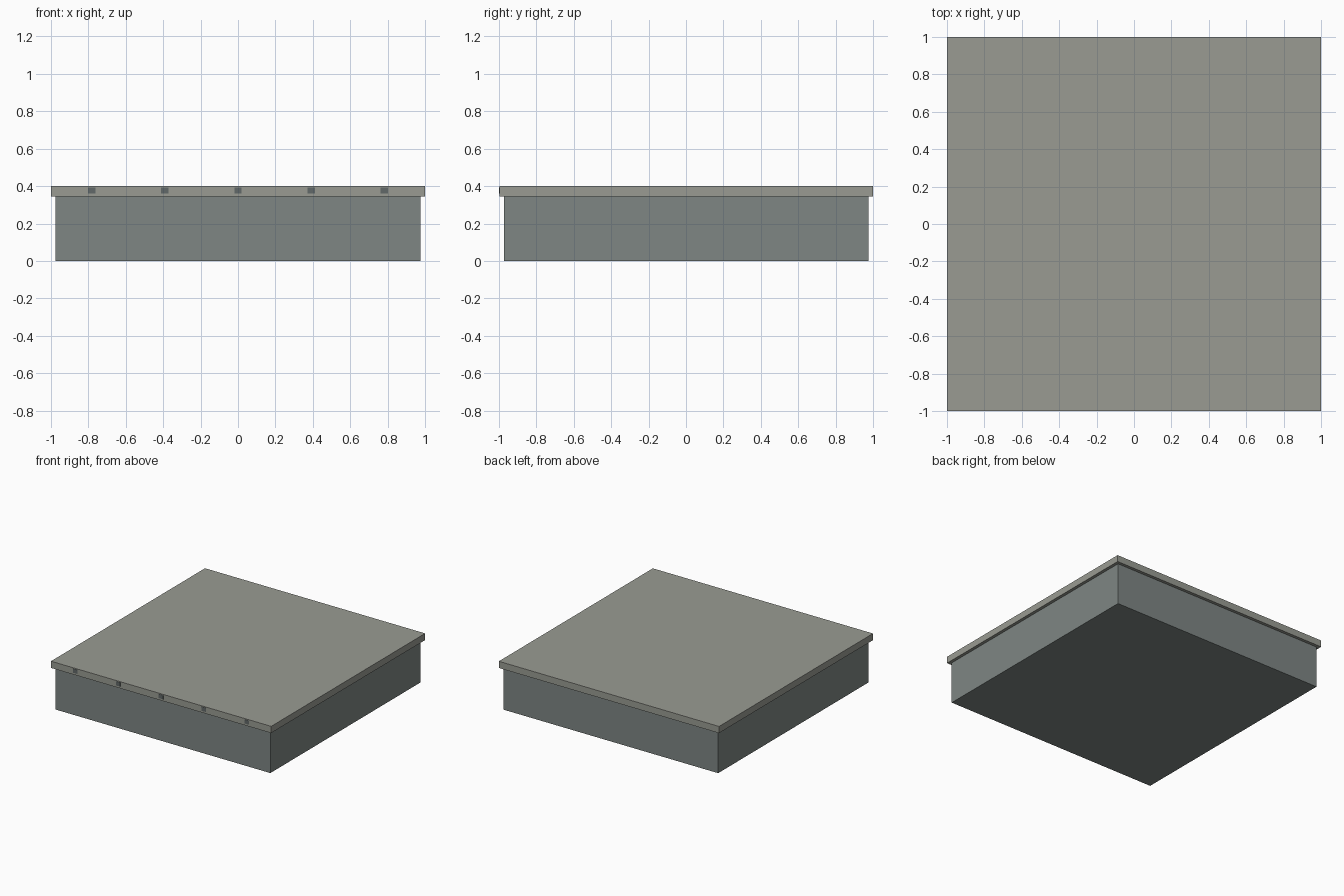
import bpy

if "Cube" in bpy.data.objects:
    bpy.data.objects.remove(bpy.data.objects["Cube"])


def material(name, rgb):
    m = bpy.data.materials.new(name)
    m.diffuse_color = (*rgb, 1)
    m.use_nodes = True
    m.node_tree.nodes["Principled BSDF"].inputs["Base Color"].default_value = m.diffuse_color
    return m


def box(name, x, y, z, mat):
    """Box from (min, max) ranges on each axis."""
    bpy.ops.mesh.primitive_cube_add(size=1)
    ob = bpy.context.object
    ob.name = name
    for v in ob.data.vertices:
        v.co = [r[0] if c < 0 else r[1] for c, r in zip(v.co, (x, y, z))]
    ob.data.update()
    ob.data.materials.append(mat)
    return ob


slab_mat = material("warm_grey", (0.32, 0.33, 0.29))
base_mat = material("cool_grey", (0.21, 0.24, 0.23))
dark_mat = material("dark_grey", (0.12, 0.14, 0.14))

# Inset lower block
box("base_block", (-0.975, 0.975), (-0.973, 0.975), (0, 0.345), base_mat)

# Overhanging top slab
box("top_slab", (-1, 1), (-0.998, 1), (0.345, 0.4), slab_mat)

# Row of small blocks set into the front edge of the slab
for i in range(-2, 3):
    x = i * 0.39
    box(f"edge_block_{i + 3}", (x - 0.02, x + 0.02), (-1, -0.97),
        (0.36, 0.393), dark_mat)
